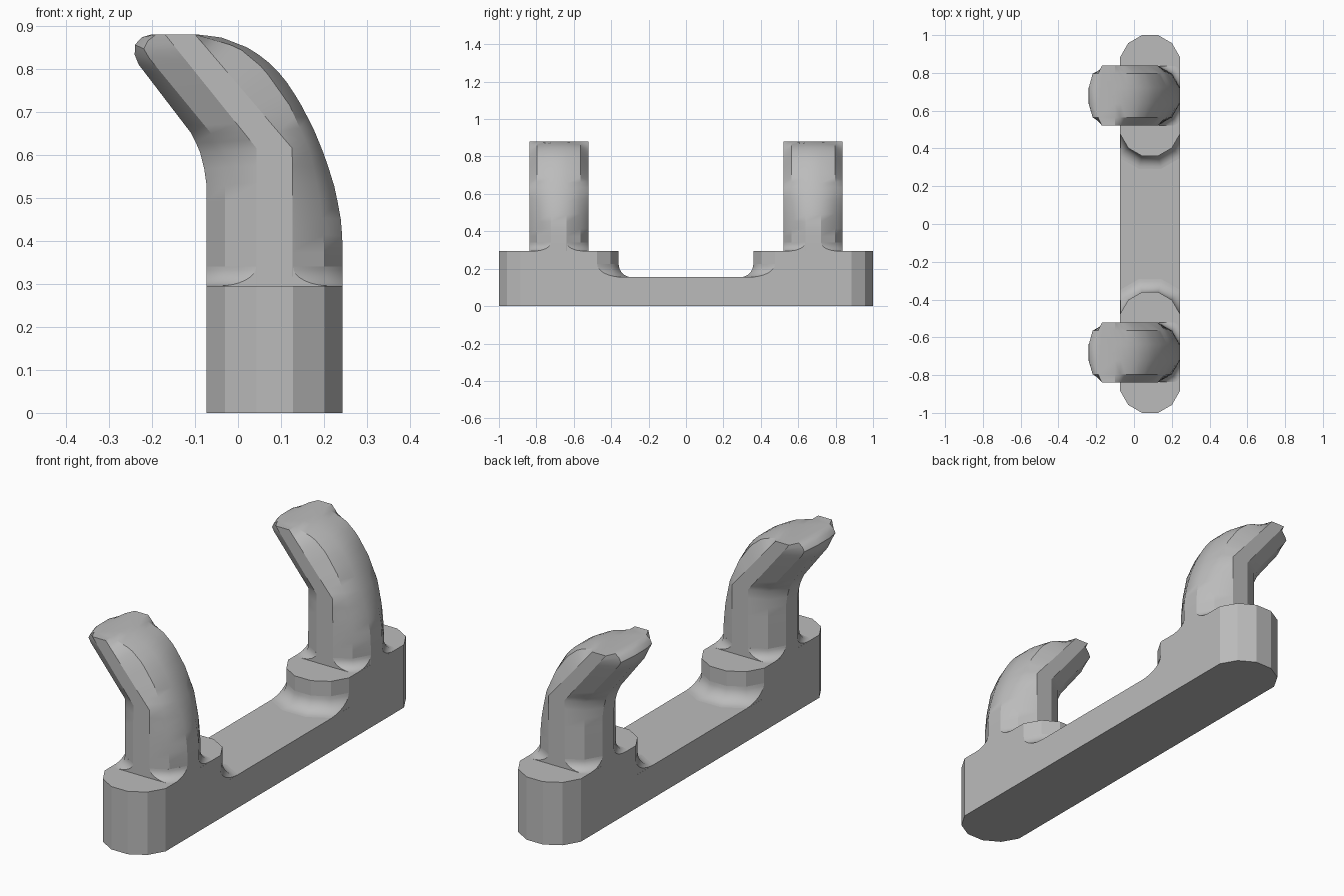
import bpy, bmesh, math
from mathutils import Vector

if "Cube" in bpy.data.objects:
    bpy.data.objects.remove(bpy.data.objects["Cube"], do_unlink=True)

CX = 0.085                                   # centre line of base and posts
HALF = 0.158                                 # half width of every section
RAD = HALF / math.cos(math.radians(15))      # twelve-sided section radius
BASE_TOP, PAD_TOP = 0.155, 0.295

grey = bpy.data.materials.new("plain_grey")
grey.use_nodes = True
colour = (0.5, 0.5, 0.5, 1)
grey.diffuse_color = colour
grey.node_tree.nodes["Principled BSDF"].inputs["Base Color"].default_value = colour


def section(z, grow=0, stretch=0, y=0):
    """Twelve-sided ring, optionally stretched along y into a slot shape."""
    ring = []
    for k in range(12):
        a = math.radians(15 + 30 * k)
        dy = math.copysign(stretch, math.sin(a))
        ring.append((CX + (RAD + grow) * math.cos(a), y + dy + (RAD + grow) * math.sin(a), z))
    return ring


def loft(rings, bottom=True, top=True):
    bm = bmesh.new()
    rows = [[bm.verts.new(p) for p in r] for r in rings]
    n = len(rows[0])
    for lo, hi in zip(rows, rows[1:]):
        for i in range(n):
            j = (i + 1) % n
            bm.faces.new((lo[i], lo[j], hi[j], hi[i]))
    if bottom:
        bm.faces.new(rows[0][::-1])
    if top:
        bm.faces.new(rows[-1])
    return bm


def finish(bm, name, angle):
    bmesh.ops.remove_doubles(bm, verts=bm.verts, dist=0.0001)
    bmesh.ops.recalc_face_normals(bm, faces=bm.faces)
    mesh = bpy.data.meshes.new(name)
    bm.to_mesh(mesh)
    bm.free()
    mesh.materials.append(grey)
    obj = bpy.data.objects.new(name, mesh)
    bpy.context.collection.objects.link(obj)
    bpy.ops.object.select_all(action='DESELECT')
    obj.select_set(True)
    bpy.context.view_layer.objects.active = obj
    bpy.ops.object.shade_smooth_by_angle(angle=math.radians(angle))


def cove(name, y, z, size, clip_y):
    """Concave fillet around a section, trimmed flush with the side walls."""
    rings = []
    for i in range(9):
        a = math.pi / 2 * i / 8
        rings.append(section(z + size * (1 - math.cos(a)), size * (1 - math.sin(a)), y=y))
    bm = loft(rings)
    middle = Vector((CX, y, 0))
    axes = [Vector((1, 0, 0))] + ([Vector((0, 1, 0))] if clip_y else [])
    for axis in axes:
        for normal in (axis, -axis):
            bmesh.ops.bisect_plane(bm, geom=bm.verts[:] + bm.edges[:] + bm.faces[:],
                                   plane_co=middle + normal * (HALF - 0.0003),
                                   plane_no=normal, clear_outer=True)
            bmesh.ops.holes_fill(bm, edges=[e for e in bm.edges if e.is_boundary], sides=0)
    finish(bm, name, 30)


def resample(path, steps):
    """Evenly spaced points along a polyline."""
    pts = [Vector(p) for p in path]
    lengths = [(b - a).length for a, b in zip(pts, pts[1:])]
    out = []
    for i in range(steps + 1):
        d = sum(lengths) * i / steps
        for k, seg in enumerate(lengths):
            if d <= seg or k == len(lengths) - 1:
                out.append(pts[k].lerp(pts[k + 1], min(1, d / seg)))
                break
            d -= seg
    return out


# Lengthwise edges of a post in x and z, outer to inner: stem, then hooked tip
STEMS = [
    [(.243, .4), (.238, .46), (.222, .535), (.2, .6)],
    [(.2, .4), (.19, .5), (.167, .61)],
    [(.126, .615)],
    [(.043, .615)],
    [(-.03, .61)],
    [(-.073, .53), (-.078, .565), (-.088, .605)],
]
TIPS = [
    [(.178, .655), (.15, .71), (.12, .76), (.09, .797), (.06, .825), (.02, .85), (-.04, .873), (-.1, .88)],
    [(.12, .715), (.06, .8), (.0, .85), (-.1, .88)],
    [(-.1, .88)],
    [(-.17, .88)],
    [(-.215, .835), (-.222, .855), (-.19, .88)],
    [(-.105, .645), (-.235, .815), (-.244, .845), (-.233, .87), (-.2, .88)],
]


def post(name, y):
    foot = section(PAD_TOP, y=y)
    columns = []
    for k in range(12):
        c = min(k, 11 - k)
        start = (foot[k][0], PAD_TOP)
        stem = resample([start] + STEMS[c], 8)
        tip = resample([STEMS[c][-1]] + TIPS[c], 14)
        columns.append([(p.x, foot[k][1], p.y) for p in stem + tip[1:]])
    finish(loft(list(zip(*columns)), bottom=False), name, 29)


# Long base bar with faceted round ends
finish(loft([section(0, stretch=1 - HALF), section(BASE_TOP, stretch=1 - HALF)]), "base_bar", 25)

# Raised pad, hooked post and their fillets at each end
for side, s in (("front", -1), ("back", 1)):
    pad = [section(z, stretch=0.162, y=s * 0.68) for z in (BASE_TOP, PAD_TOP)]
    finish(loft(pad, bottom=False), side + "_pad", 25)
    cove(side + "_pad_fillet", s * 0.518, BASE_TOP, 0.07, False)
    post(side + "_post", s * 0.68)
    cove(side + "_post_fillet", s * 0.68, PAD_TOP, 0.045, True)
